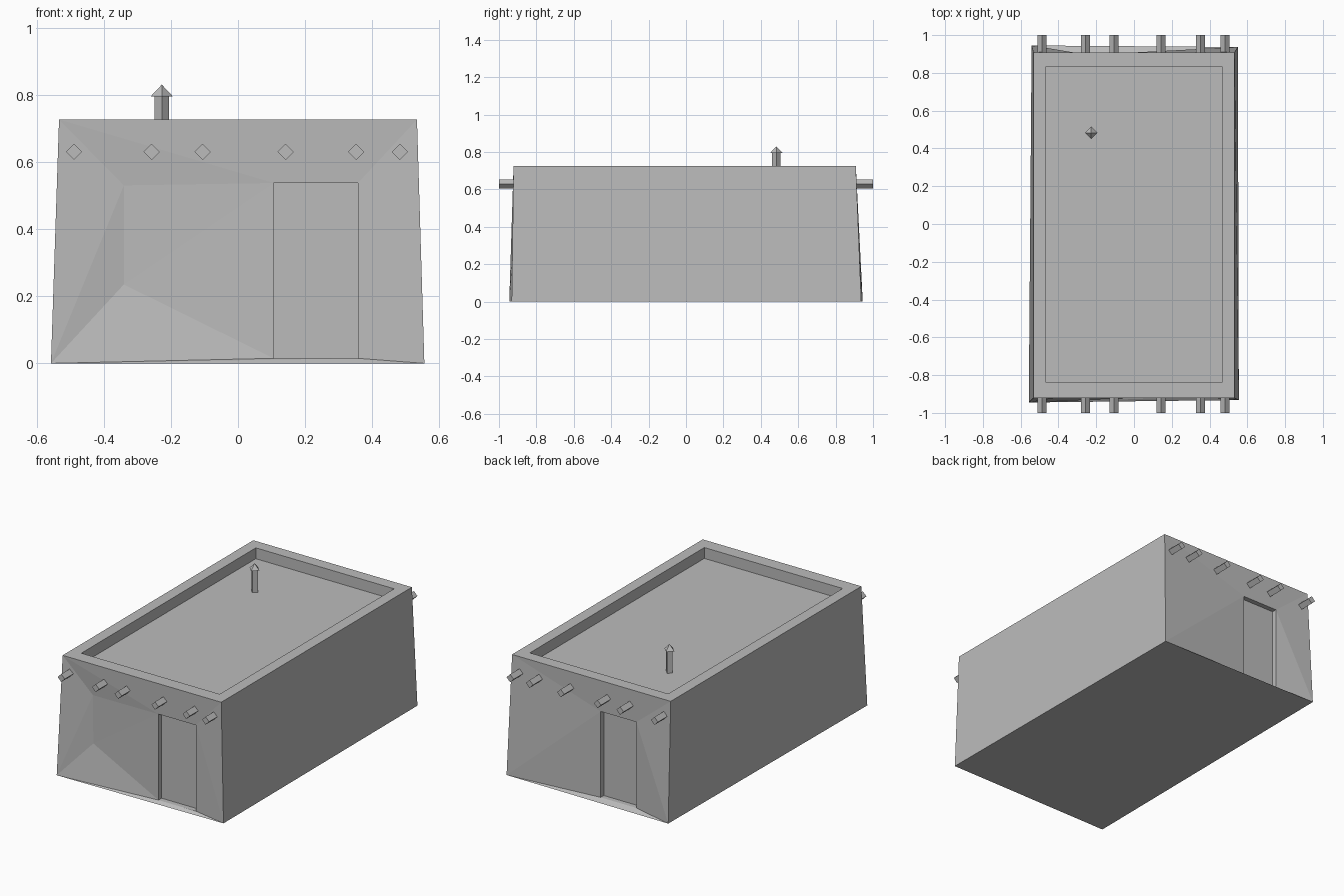
import bpy, bmesh, math

if "Cube" in bpy.data.objects:
    bpy.data.objects.remove(bpy.data.objects["Cube"])

plaster = bpy.data.materials.new("grey_plaster")
plaster.diffuse_color = (0.5, 0.5, 0.5, 1)
plaster.use_nodes = True
plaster.node_tree.nodes["Principled BSDF"].inputs["Base Color"].default_value = plaster.diffuse_color


def finish(bm, name):
    bmesh.ops.remove_doubles(bm, verts=bm.verts[:], dist=0.0005)
    bmesh.ops.recalc_face_normals(bm, faces=bm.faces[:])
    mesh = bpy.data.meshes.new(name)
    bm.to_mesh(mesh)
    bm.free()
    mesh.materials.append(plaster)
    obj = bpy.data.objects.new(name, mesh)
    bpy.context.collection.objects.link(obj)
    return obj


def face(bm, *points):
    bm.faces.new([bm.verts.new(p) for p in points])


def ring(x0, x1, y0, y1, z):
    return [(x0, y0, z), (x1, y0, z), (x1, y1, z), (x0, y1, z)]


def bridge(bm, low, high):
    for i in range(len(low)):
        j = (i + 1) % len(low)
        face(bm, low[i], low[j], high[j], high[i])


def door_wall(bm, bl, br, tr, tl, x0, x1, y, inset, dent=None):
    """Uneven end wall around a recessed doorway."""
    hole = [(x0, y, .015), (x1, y, .015), (x1, y, .537), (x0, y, .537)]
    back = [(p[0], inset, p[2]) for p in hole]
    a, b, c, d = hole
    face(bm, bl, br, b)
    face(bm, bl, b, a)
    face(bm, br, tr, c)
    face(bm, br, c, b)
    face(bm, tr, tl, d)
    face(bm, tr, d, c)
    if dent:
        e, f = dent
        face(bm, bl, a, e)
        face(bm, e, a, d)
        face(bm, e, d, f)
        face(bm, bl, e, f)
        face(bm, bl, f, tl)
        face(bm, tl, f, d)
    else:
        face(bm, bl, a, d)
        face(bm, bl, d, tl)
    bridge(bm, hole, back)
    face(bm, *back)


# House: leaning walls, parapet and sunken roof
bm = bmesh.new()
base = [(-.557, -.945, 0), (.555, -.932, 0), (.55, .937, 0), (-.542, .945, 0)]
top = ring(-.533, .533, -.922, .908, .726)
rim = ring(-.465, .465, -.84, .835, .726)
roof = ring(-.465, .465, -.84, .835, .66)
face(bm, *base)
for i, j in ((1, 2), (3, 0)):
    face(bm, base[i], base[j], top[j], top[i])
bridge(bm, top, rim)
bridge(bm, rim, roof)
face(bm, *roof)
door_wall(bm, base[0], base[1], top[1], top[0], .106, .357, -.915, -.885,
          ((-.34, -.903, .235), (-.34, -.907, .53)))
door_wall(bm, base[2], base[3], top[3], top[2], -.06, -.3, .905, .875)
finish(bm, "house_walls")

# Square roof beams set on edge, projecting at both ends
for n, x in enumerate((-.488, -.257, -.105, .142, .352, .482)):
    bm = bmesh.new()
    r = .024
    ends = [[(x + dx * r, y, .63 + dz * r)
             for dx, dz in ((1, 0), (0, 1), (-1, 0), (0, -1))] for y in (-1, 1)]
    bridge(bm, *ends)
    for end in ends:
        face(bm, *end)
    finish(bm, f"roof_beam_{n + 1}")


# Chimney pipe and pointed cap, both four-sided
def four_sided(name, r1, r2, z0, z1):
    bm = bmesh.new()
    bmesh.ops.create_cone(bm, cap_ends=True, segments=4, radius1=r1,
                          radius2=r2, depth=z1 - z0)
    bmesh.ops.translate(bm, verts=bm.verts[:], vec=(-.227, .483, (z0 + z1) / 2))
    finish(bm, name)


four_sided("chimney_pipe", .022, .022, .655, .797)
four_sided("chimney_cap", .033, 0, .795, .83)
